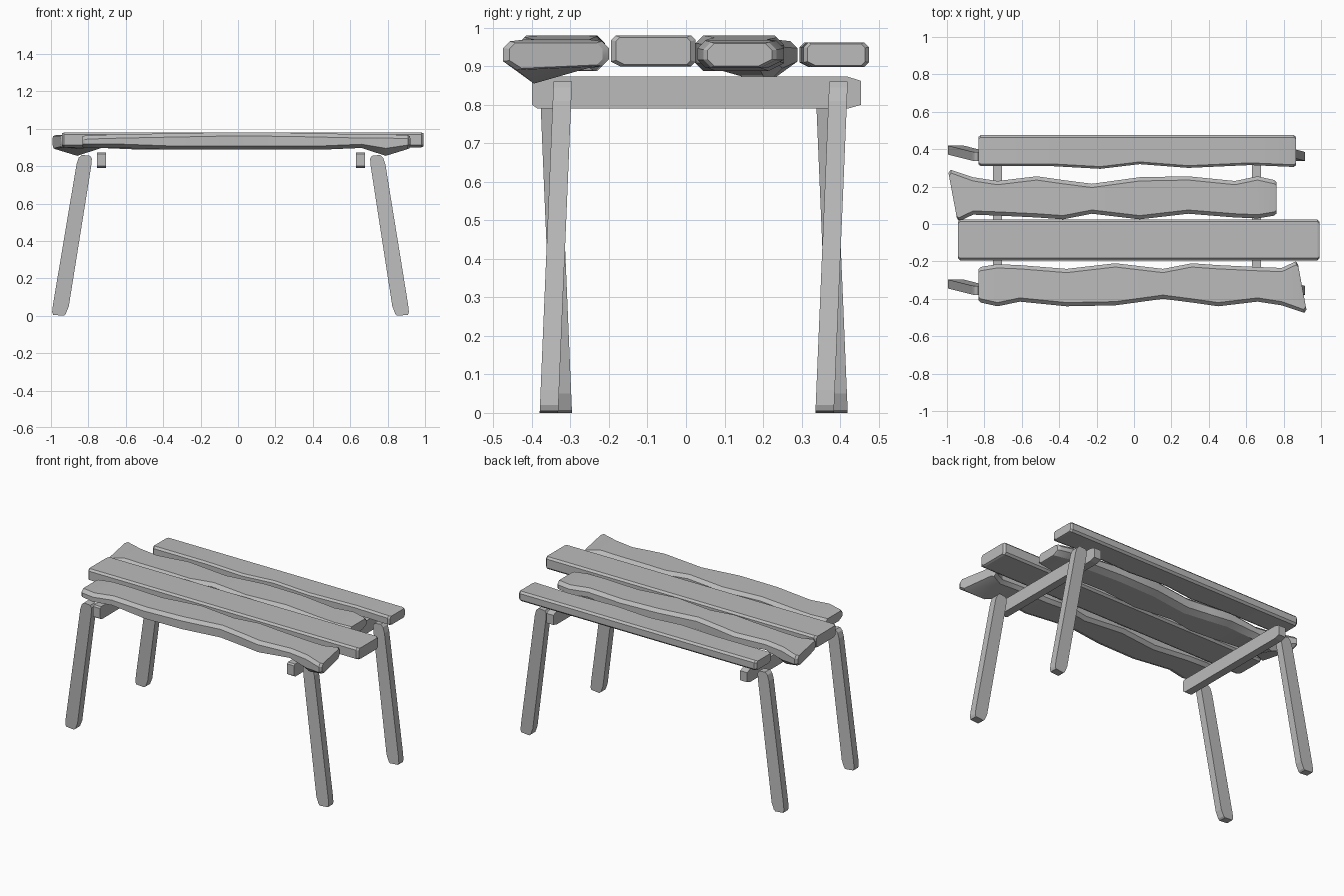
import bpy, bmesh, math

cube = bpy.data.objects.get("Cube")
if cube:
    bpy.data.objects.remove(cube, do_unlink=True)

mat = bpy.data.materials.new("plain grey")
mat.use_nodes = True
GREY = (0.5, 0.5, 0.5, 1)
mat.diffuse_color = GREY
mat.node_tree.nodes["Principled BSDF"].inputs["Base Color"].default_value = GREY


def loft(name, rings, smooth=False):
    """Skin a row of equal-sized rings and cap both ends."""
    bm = bmesh.new()
    loops = [[bm.verts.new(p) for p in ring] for ring in rings]
    n = len(loops[0])
    for a, b in zip(loops, loops[1:]):
        for i in range(n):
            j = (i + 1) % n
            bm.faces.new((a[i], a[j], b[j], b[i]))
    bm.faces.new(loops[0])
    bm.faces.new(loops[-1])
    bmesh.ops.recalc_face_normals(bm, faces=bm.faces)
    mesh = bpy.data.meshes.new(name)
    bm.to_mesh(mesh)
    bm.free()
    mesh.materials.append(mat)
    obj = bpy.data.objects.new(name, mesh)
    bpy.context.collection.objects.link(obj)
    if smooth:
        bpy.ops.object.select_all(action='DESELECT')
        obj.select_set(True)
        bpy.context.view_layer.objects.active = obj
        bpy.ops.object.shade_smooth_by_angle(angle=math.radians(25))
    return obj


def plank_ring(x, front, back, top, low=0.9, c=0.015, skew=0, dip=0):
    """Chamfered cross-section; skew pushes the front side along x, dip sags it."""
    prof = [(front, low - dip / 2 + c), (front, top - c), (front + c, top), (back - c, top),
            (back, top - c), (back, low + c), (back - c, low), (front + 2 * c, low - dip)]
    return [(x + skew * (back - y) / (back - front), y, z) for y, z in prof]


def shrunk_end(ring, dx, k=0.88):
    """Smaller ring just beyond an end, which makes the end chamfer."""
    cy = sum(p[1] for p in ring) / len(ring)
    cz = sum(p[2] for p in ring) / len(ring)
    return [(x + dx, cy + (y - cy) * k, cz + (z - cz) * k) for x, y, z in ring]


def plank(name, rings, smooth=False):
    rings = [shrunk_end(rings[0], -0.012)] + rings + [shrunk_end(rings[-1], 0.012)]
    return loft(name, rings, smooth)


# wavy planks: x, front edge, back edge, top
WAVES = [(-0.82, -0.42, -0.23, 0.963), (-0.73, -0.44, -0.215, 0.967),
         (-0.61, -0.415, -0.22, 0.97), (-0.36, -0.44, -0.24, 0.975),
         (-0.1, -0.435, -0.21, 0.98), (0.155, -0.4, -0.24, 0.98),
         (0.31, -0.42, -0.21, 0.978), (0.45, -0.44, -0.22, 0.975),
         (0.66, -0.415, -0.23, 0.97)]
wavy = [plank_ring(x, f, b, t, 0.888 if abs(x) < 0.5 else 0.897, 0.02) for x, f, b, t in WAVES]
wavy += [plank_ring(0.79, -0.435, -0.235, 0.97, 0.895, 0.02, dip=0.04),
         plank_ring(0.865, -0.475, -0.2, 0.965, 0.9, 0.018, skew=0.045, dip=0.01)]
plank("front_plank", wavy, True)

# the same board turned half around
turned = plank("back_middle_plank", wavy, True)
turned.rotation_euler.z = math.pi
turned.location = (-0.07, -0.185, 0)

# straight middle board
plank("front_middle_plank", [plank_ring(x, -0.195, 0.025, 0.98, 0.9, 0.012)
                             for x in (-0.93, 0.98)])

# thin back board with an uneven front edge
EDGE = [(-0.82, 0.31), (-0.45, 0.31), (-0.18, 0.295), (0.03, 0.32),
        (0.29, 0.3), (0.62, 0.315), (0.855, 0.305)]
plank("back_plank", [plank_ring(x, f, 0.475, 0.962, 0.898, 0.012) for x, f in EDGE], True)

# cross rails under the boards, slightly tapered at the ends
for name, x in (("right_rail", -0.73), ("left_rail", 0.655)):
    outline = [(-0.385, 0.79), (0.42, 0.79), (0.455, 0.8), (0.455, 0.862),
               (0.42, 0.873), (-0.39, 0.873), (-0.4, 0.865), (-0.4, 0.8)]
    loft(name, [[(x + s, y, z) for y, z in outline] for s in (-0.025, 0.025)])


def leg(name, top, foot):
    """Splayed leg with rounded ends; top and foot are (x, y) centres."""
    prof = [(-0.042, 0.06), (-0.04, 0.02), (-0.032, 0.005), (0.025, 0), (0.034, 0.008),
            (0.044, 0.05), (0.04, 0.8), (0.037, 0.84), (0.025, 0.855),
            (-0.02, 0.86), (-0.034, 0.845), (-0.04, 0.81)]
    side = 1 if foot[0] > 0 else -1
    rings = []
    for dy in (-0.024, 0.024):
        ring = []
        for dx, z in prof:
            t = z / 0.86
            ring.append((foot[0] + (top[0] - foot[0]) * t - dx * side,
                         foot[1] + (top[1] - foot[1]) * t + dy, z))
        rings.append(ring)
    return loft(name, rings)


leg("front_left_leg", (0.74, -0.32), (0.877, -0.356))
leg("back_left_leg", (0.74, 0.396), (0.877, 0.36))
leg("front_right_leg", (-0.815, -0.356), (-0.957, -0.32))
leg("back_right_leg", (-0.815, 0.36), (-0.957, 0.396))
